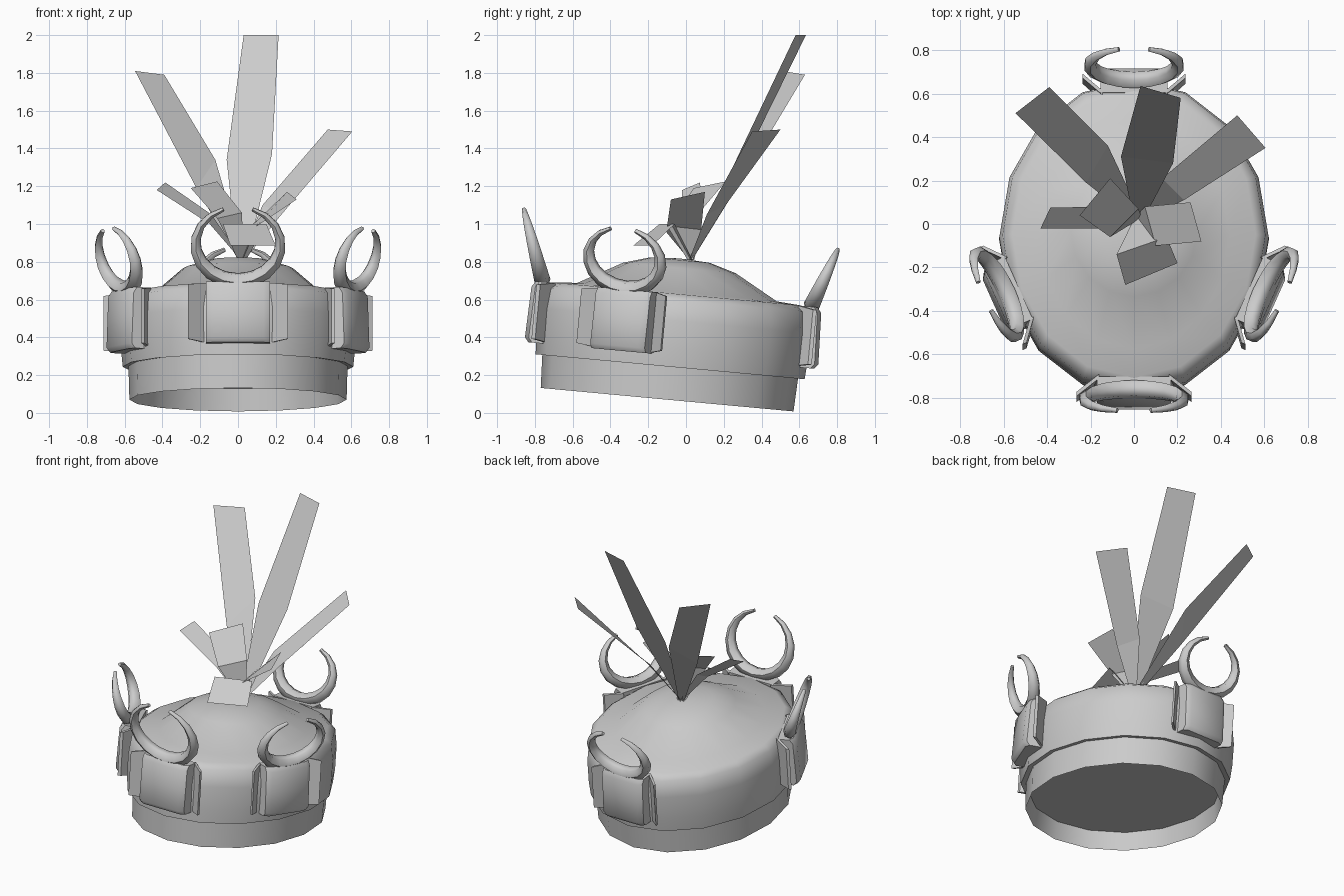
import bpy, bmesh, math
from mathutils import Matrix, Vector

if "Cube" in bpy.data.objects:
    bpy.data.objects.remove(bpy.data.objects["Cube"])

grey = bpy.data.materials.new("light_grey")
grey.diffuse_color = (0.6, 0.6, 0.6, 1)
grey.use_nodes = True
grey.node_tree.nodes["Principled BSDF"].inputs["Base Color"].default_value = grey.diffuse_color
TILT = Matrix.Translation((0, -0.1, 0.07)) @ Matrix.Rotation(math.radians(-5.3), 4, 'X')


def finish(name, bm, matrix=Matrix(), smooth=None, normals=True):
    if normals:
        bmesh.ops.recalc_face_normals(bm, faces=bm.faces)
    me = bpy.data.meshes.new(name)
    bm.to_mesh(me)
    bm.free()
    me.materials.append(grey)
    ob = bpy.data.objects.new(name, me)
    bpy.context.collection.objects.link(ob)
    ob.matrix_world = matrix
    if smooth:
        bpy.ops.object.select_all(action='DESELECT')
        ob.select_set(True)
        bpy.context.view_layer.objects.active = ob
        bpy.ops.object.shade_smooth_by_angle(angle=math.radians(smooth))
    return ob


def skin(bm, rings, cap_start=False, cap_end=False):
    """Join successive closed rings of points with quads."""
    vs = [[bm.verts.new(p) for p in r] for r in rings]
    n = len(vs[0])
    for a, b in zip(vs, vs[1:]):
        for i in range(n):
            j = (i + 1) % n
            bm.faces.new((a[i], a[j], b[j], b[i]))
    if cap_start:
        bm.faces.new(vs[0][::-1])
    if cap_end:
        bm.faces.new(vs[-1])


def oval(rx, ry, h, n=16):
    return [(rx * math.sin(2 * math.pi * i / n), ry * math.cos(2 * math.pi * i / n), h)
            for i in range(n)]


# Lower headband with a recessed underside
bm = bmesh.new()
skin(bm, [oval(0.56, 0.66, 0.12), oval(0.575, 0.672, 0.0), oval(0.58, 0.68, 0.18)], cap_start=True)
finish("headband", bm, TILT, 40)

# Wide upper band and shallow domed crown
bm = bmesh.new()
skin(bm, [oval(0.57, 0.67, 0.18), oval(0.61, 0.715, 0.175), oval(0.62, 0.722, 0.27),
          oval(0.62, 0.725, 0.42), oval(0.605, 0.71, 0.53), oval(0.56, 0.66, 0.562),
          oval(0.44, 0.53, 0.572), oval(0.29, 0.30, 0.70), oval(0.15, 0.16, 0.742),
          oval(0.02, 0.02, 0.75)], cap_end=True)
finish("crown", bm, TILT, 50)


def clasp(name, x, y, turn, s):
    """Bracket, two side flanges and a crescent horn; local -y faces outward."""
    m = TILT @ Matrix.Translation((x, y, 0)) @ Matrix.Rotation(turn, 4, 'Z')
    w = 0.17 * s
    # bulging bracket
    rows = [(0.235, 0.045), (0.26, 0.065), (0.40, 0.06), (0.53, 0.055), (0.56, 0.035)]
    bm = bmesh.new()
    skin(bm, [[(-w, 0.06, h), (w, 0.06, h), (w, -d + 0.02, h), (w * 0.8, -d, h),
               (-w * 0.8, -d, h), (-w, -d + 0.02, h)] for h, d in rows], True, True)
    finish(name + "_bracket", bm, m, 40)
    # slanted flange plates
    bm = bmesh.new()
    for k in (-1, 1):
        a, b = Vector((k * w * 0.95, 0.05)), Vector((k * w * 1.55, -0.03))
        t = Vector((0, 0.02))
        skin(bm, [[(p.x, p.y, h + e) for p, e in ((a, 0), (b, f), (b + t, f), (a + t, 0))]
                  for h, f in ((0.24, 0.015), (0.56, -0.015))], True, True)
    finish(name + "_flanges", bm, m)
    # crescent horn, thick at the bottom and tapering to both tips
    rt, rz = 0.225 * s, 0.19 * (1 if s > 0.95 else 0.84)
    lean = 0.36
    path = []
    for i in range(17):
        a = math.radians(-160 + 20 * i)
        up = rz * (1 - math.cos(a))
        path.append((Vector((rt * math.sin(a), -lean * up, 0.565 + up)),
                     0.007 + 0.036 * math.cos(a / 2) ** 1.2))
    out = Vector((0, -1, -lean)).normalized()
    rings = []
    for i, (p, r) in enumerate(path):
        d = (path[min(i + 1, 16)][0] - path[max(i - 1, 0)][0]).normalized()
        side = d.cross(out)
        rings.append([p + r * (math.cos(q) * out + math.sin(q) * side)
                      for q in [math.pi / 3 * j for j in range(6)]])
    bm = bmesh.new()
    skin(bm, rings, True, True)
    finish(name + "_horn", bm, m, 60)


clasp("front", 0, -0.715, 0, 1.0)
clasp("back", 0, 0.715, math.pi, 0.9)
clasp("right", 0.585, -0.27, math.radians(66), 0.93)
clasp("left", -0.585, -0.27, math.radians(-66), 0.93)

# Flat plumes: left tip, right tip, right bend, left bend; all meet at the crown centre
plumes = {
    "back_tall": [(0.03, 0.635, 2.0), (0.215, 0.58, 2.0), (0.18, 0.28, 1.37), (-0.06, 0.31, 1.34)],
    "left_tall": [(-0.545, 0.51, 1.81), (-0.39, 0.63, 1.79), (-0.12, 0.36, 1.34), (-0.22, 0.19, 1.19)],
    "right_tall": [(0.475, 0.50, 1.5), (0.605, 0.35, 1.49), (0.23, 0.11, 1.05), (0.13, 0.21, 1.10)],
    "left_small": [(-0.43, -0.02, 1.18), (-0.385, 0.075, 1.22), (-0.14, 0.08, 1.05), (-0.15, -0.02, 1.0)],
    "left_wide": [(-0.25, 0.04, 1.19), (-0.11, 0.21, 1.225), (0.02, 0.07, 1.06), (-0.11, -0.06, 1.03)],
    "right_small": [(0.26, 0.10, 1.17), (0.31, -0.08, 1.13), (0.10, -0.10, 0.99), (0.05, 0.08, 0.97)],
    "front_short": [(-0.04, -0.28, 0.885), (0.20, -0.18, 0.885), (0.15, -0.06, 1.0), (-0.08, -0.14, 1.0)],
}
for name, pts in plumes.items():
    bm = bmesh.new()
    v = [bm.verts.new(p) for p in pts]
    mid = (Vector(pts[2]) - Vector(pts[3])) * 0.1
    base = Vector((0.02, 0.025, 0.81))
    r, l = bm.verts.new(base + mid), bm.verts.new(base - mid)
    bm.faces.new(v)
    bm.faces.new((v[3], v[2], r, l))
    finish(name + "_plume", bm, normals=False)
